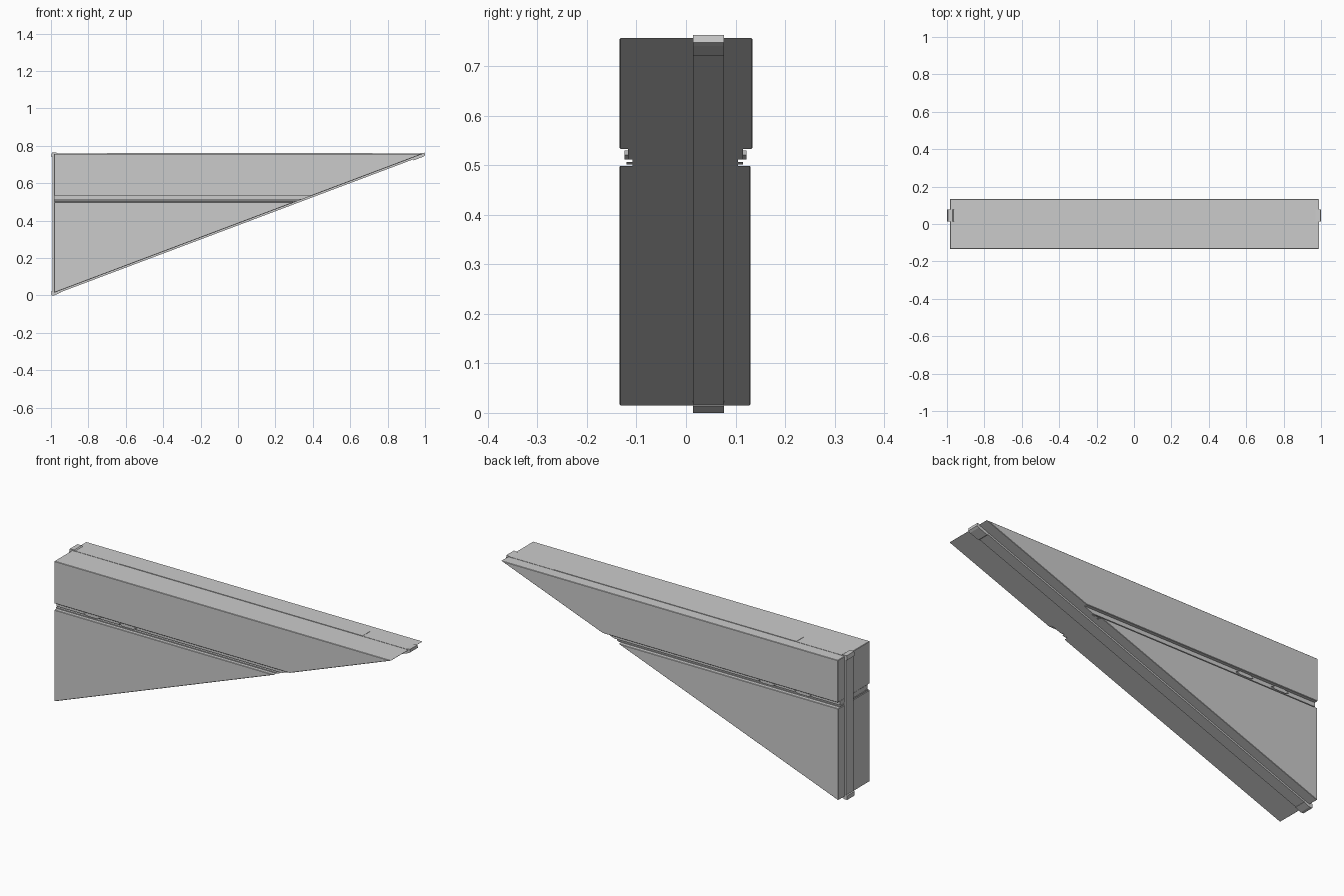
import bpy, bmesh

if "Cube" in bpy.data.objects:
    bpy.data.objects.remove(bpy.data.objects["Cube"])

SLOPE = 0.3766          # rise of the sloping underside
LEFT, TOP = -0.983, 0.757


def under_x(z):
    """x where the body's sloping underside reaches height z"""
    return LEFT + (z - 0.014) / SLOPE


def under_z(x, drop=0.0):
    return 0.014 + (x - LEFT) * SLOPE - drop


def prism(name, pts, y0, y1, bevel=0.0):
    """Extrude an x-z outline from y0 to y1"""
    bm = bmesh.new()
    face = bm.faces.new([bm.verts.new((x, y0, z)) for x, z in pts])
    ext = bmesh.ops.extrude_face_region(bm, geom=[face])
    moved = [v for v in ext["geom"] if isinstance(v, bmesh.types.BMVert)]
    bmesh.ops.translate(bm, verts=moved, vec=(0, y1 - y0, 0))
    bmesh.ops.recalc_face_normals(bm, faces=bm.faces)
    mesh = bpy.data.meshes.new(name)
    bm.to_mesh(mesh)
    bm.free()
    ob = bpy.data.objects.new(name, mesh)
    bpy.context.collection.objects.link(ob)
    if bevel:
        mod = ob.modifiers.new("edge", "BEVEL")
        mod.width, mod.segments = bevel, 1
    return ob


def band(name, z0, z1, y0, y1, left=LEFT, bevel=0.0):
    """Horizontal slice of the triangular wall"""
    pts = [(left, z0), (under_x(z0), z0), (under_x(z1), z1), (left, z1)]
    return prism(name, pts, y0, y1, bevel)


# Main wall slabs above and below the groove
prism("lower_panel", [(LEFT, 0.014), (under_x(0.499), 0.499), (LEFT, 0.499)],
      -0.134, 0.130, 0.002)
prism("upper_panel", [(LEFT, 0.533), (under_x(0.533), 0.533),
                      (under_x(TOP), TOP), (LEFT, TOP)], -0.134, 0.134, 0.002)

# Recessed groove core with a raised rail and a thin lip
band("groove_core", 0.495, 0.537, -0.108, 0.105, LEFT + 0.003)
band("groove_rail", 0.512, 0.534, -0.117, 0.115)
band("groove_lip", 0.502, 0.507, -0.120, 0.115)

# Small six-sided clips in the groove, on both faces
for i, cx in enumerate((-0.77, -0.56)):
    hexagon = [(cx - 0.05, 0.521), (cx - 0.03, 0.512), (cx + 0.03, 0.512),
               (cx + 0.05, 0.521), (cx + 0.03, 0.530), (cx - 0.03, 0.530)]
    prism(f"clip_front_{i}", hexagon, -0.124, -0.112)
    prism(f"clip_back_{i}", hexagon, 0.110, 0.122)

# Narrow joining strips on the three edges
Y0, Y1 = 0.015, 0.076
prism("left_strip", [(-0.992, 0.012), (-0.975, 0.02), (-0.975, 0.752),
                     (-0.992, 0.752)], Y0, Y1)
prism("top_strip_middle", [(-0.70, 0.75), (0.72, 0.75), (0.72, 0.760),
                           (-0.70, 0.760)], Y0, Y1)
for name, a, b in (("top_strip_left", -0.985, -0.70),
                   ("top_strip_right", 0.72, 0.975)):
    prism(name, [(a, 0.75), (b, 0.75), (b, 0.7585), (a, 0.7585)], Y0, Y1)
prism("slope_strip", [(x, under_z(x, d)) for x, d in
                      ((-0.985, 0.010), (0.985, 0.010), (0.965, -0.004),
                       (-0.975, -0.004))], Y0, Y1)

# Corner caps where the strips meet
prism("bottom_corner_cap", [(-0.998, 0.0), (-0.982, 0.0), (-0.95, 0.014),
                            (-0.955, 0.03), (-0.978, 0.03), (-0.998, 0.022)],
      Y0 - 0.001, Y1 + 0.001)
prism("top_left_corner_cap", [(-1.0, 0.742), (-0.978, 0.735), (-0.96, 0.755),
                              (-0.97, 0.763), (-0.995, 0.763)],
      Y0 - 0.001, Y1 + 0.001)
prism("tip_corner_cap", [(0.93, 0.728), (0.94, 0.722), (0.99, 0.741),
                         (1.0, 0.748), (0.998, 0.763), (0.975, 0.760),
                         (0.95, 0.752)], Y0 - 0.001, Y1 + 0.001)
